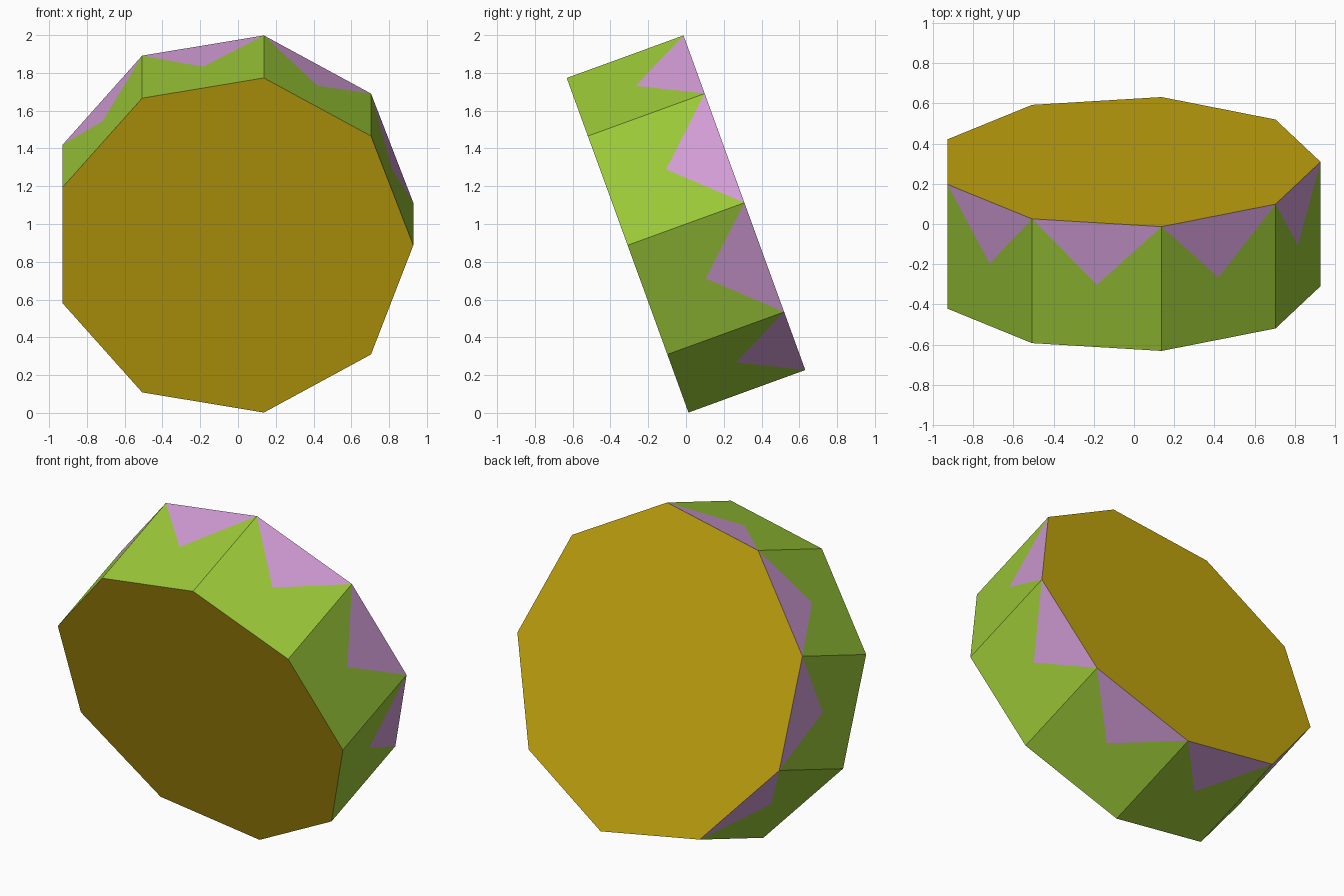
import bpy, bmesh, math
from mathutils import Matrix, Vector

cube = bpy.data.objects.get("Cube")
if cube:
    bpy.data.objects.remove(cube, do_unlink=True)

SIDES, RADIUS, DEPTH = 9, 0.957, 0.658
TILT = math.radians(20)


def material(name, rgb):
    """Flat material from 0-255 display values."""
    lin = [((c / 255 + 0.055) / 1.055) ** 2.4 if c > 10 else c / 255 / 12.92 for c in rgb]
    mat = bpy.data.materials.new(name)
    mat.use_nodes = True
    mat.diffuse_color = (*lin, 1)
    bsdf = next(n for n in mat.node_tree.nodes if n.type == 'BSDF_PRINCIPLED')
    bsdf.inputs["Base Color"].default_value = (*lin, 1)
    return mat


mesh = bpy.data.meshes.new("tilted_prism")
for name, rgb in (("gold", (200, 169, 15)),
                  ("leaf_green", (156, 201, 56)),
                  ("lilac", (211, 157, 215))):
    mesh.materials.append(material(name, rgb))

# Nine-sided prism along local z, front cap at +z
bm = bmesh.new()
ring = [(RADIUS * math.cos(a), RADIUS * math.sin(a))
        for a in (i * math.tau / SIDES for i in range(SIDES))]
front_cap = bm.faces.new([bm.verts.new((x, y, DEPTH / 2)) for x, y in ring])
extruded = bmesh.ops.extrude_face_region(bm, geom=[front_cap], use_keep_orig=True)
back_verts = [g for g in extruded["geom"] if isinstance(g, bmesh.types.BMVert)]
bmesh.ops.translate(bm, verts=back_verts, vec=(0, 0, -DEPTH))
bmesh.ops.recalc_face_normals(bm, faces=bm.faces)

# Split each side at its centre; the triangle on the back edge is lilac
walls = [f for f in bm.faces if len(f.verts) == 4]
for face in bmesh.ops.poke(bm, faces=walls)["faces"]:
    on_back = sum(v.co.z < -DEPTH / 2 + 0.001 for v in face.verts)
    face.material_index = 2 if on_back == 2 else 1

# Stand it up, lean the front forward, and centre it
centre_x = -RADIUS * (1 - math.cos(math.pi / SIDES)) / 2
place = Matrix.Translation(Vector((centre_x, 0, 1))) @ Matrix.Rotation(math.pi / 2 + TILT, 4, 'X')
bm.transform(place)
bm.to_mesh(mesh)
bm.free()

prism = bpy.data.objects.new("tilted_prism", mesh)
bpy.context.collection.objects.link(prism)
